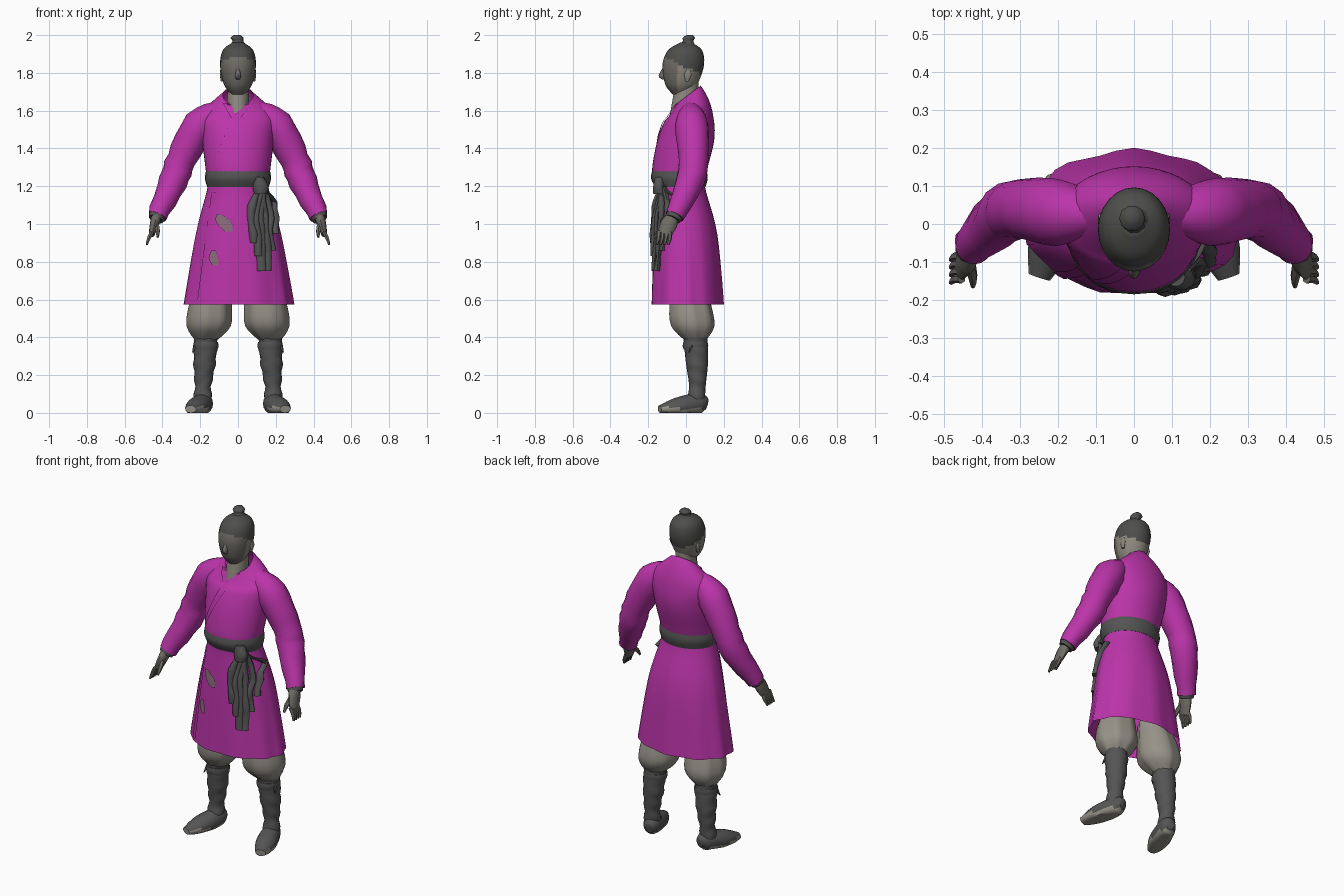
import bpy, bmesh, math, random
from mathutils import Vector
from mathutils.bvhtree import BVHTree

random.seed(4)
if "Cube" in bpy.data.objects:
    bpy.data.objects.remove(bpy.data.objects["Cube"])

X_AXIS, Y_AXIS, Z_AXIS = Vector((1, 0, 0)), Vector((0, 1, 0)), Vector((0, 0, 1))


def material(name, red, green, blue):
    colour = (red, green, blue, 1)
    mat = bpy.data.materials.new(name)
    mat.use_nodes = True
    mat.diffuse_color = colour
    mat.node_tree.nodes["Principled BSDF"].inputs["Base Color"].default_value = colour
    return mat


ROBE = material("magenta cloth", .5, .035, .4)
HAIR = material("charcoal hair", .075, .075, .072)
BOOT = material("dark grey leather", .09, .09, .09)
SASH = material("grey sash", .085, .088, .085)
PANTS = material("warm grey linen", .31, .29, .25)
SKIN = material("grey skin", .27, .25, .21)
FACE = material("shaded skin", .16, .15, .13)
PATCH = material("worn patch", .25, .15, .2)


def finish(name, bm, mats):
    bmesh.ops.recalc_face_normals(bm, faces=bm.faces)
    mesh = bpy.data.meshes.new(name)
    bm.to_mesh(mesh)
    bm.free()
    for mat in mats:
        mesh.materials.append(mat)
    ob = bpy.data.objects.new(name, mesh)
    bpy.context.collection.objects.link(ob)
    bpy.ops.object.select_all(action="DESELECT")
    ob.select_set(True)
    bpy.context.view_layer.objects.active = ob
    bpy.ops.object.shade_smooth_by_angle(angle=math.radians(50))
    return ob


def smooth_rows(rows, steps):
    """Smooth interpolation through a few rows of parameters."""
    rows = [Vector(row) for row in rows]
    out = []
    for i, (start, end) in enumerate(zip(rows, rows[1:])):
        before = rows[max(i - 1, 0)]
        after = rows[min(i + 2, len(rows) - 1)]
        leave, arrive = (end - before) / 2, (after - start) / 2
        for k in range(steps):
            t = k / steps
            ease = t * t * (3 - 2 * t)
            out.append(start.lerp(end, ease) + leave * t * (1 - t) ** 2 - arrive * t * t * (1 - t))
    return out + [rows[-1]]


def loft(name, rings, mats, side=1, sides=16, steps=4, hint=None, capped=True, shape=None, rule=None):
    """Rings are x, y, z and one or two radii; upright unless a hint axis is given."""
    rows = smooth_rows([(ring + ring[-1:])[:5] for ring in rings], steps)
    centres = [Vector(row[:3]) for row in rows]
    bm = bmesh.new()
    loops = []
    for i, (centre, row) in enumerate(zip(centres, rows)):
        along, across = Z_AXIS, X_AXIS
        if hint:
            along = (centres[min(i + 1, len(rows) - 1)] - centres[max(i - 1, 0)]).normalized()
            across = (hint - along * along.dot(hint)).normalized()
        other = along.cross(across)
        loop = []
        for k in range(sides):
            angle = math.tau * k / sides
            point = centre + across * row[3] * math.cos(angle) + other * row[4] * math.sin(angle)
            if shape:
                point = shape(point, angle)
            loop.append(bm.verts.new((point.x * side, point.y, point.z)))
        loops.append(loop)
    for low, high in zip(loops, loops[1:]):
        for k in range(sides):
            bm.faces.new((low[k - 1], low[k], high[k], high[k - 1]))
    if capped:
        bm.faces.new(loops[0])
        bm.faces.new(loops[-1])
    if rule:
        for face in bm.faces:
            face.material_index = rule(face.calc_center_median())
    return finish(name, bm, mats)


# Robe: skirt, waist and chest in one surface, lower at the front of the open neck
def robe_shape(point, angle):
    if point.z > 1.55:
        point.z += (point.z - 1.55) * 5 * (point.y - .035)
    fold = .03 * min(1, max(0, 1.15 - point.z) * 2)
    point.x *= 1 + fold * math.cos(11 * angle)
    point.y *= 1 + fold * math.sin(9 * angle)
    return point


robe = loft("robe", [(0, .005, .575, .29, .19), (0, -.005, .95, .225, .168), (0, -.03, 1.2, .16, .13),
                     (0, -.035, 1.28, .17, .145), (0, 0, 1.45, .19, .15), (0, .02, 1.58, .195, .12),
                     (0, .01, 1.7, .08, .068)],
            [ROBE], sides=40, steps=6, capped=False, shape=robe_shape)
surface = BVHTree.FromObject(robe, bpy.context.evaluated_depsgraph_get())


def front(x, z, lift):
    """Point just in front of the robe."""
    hit = surface.ray_cast(Vector((x, -1, z)), Y_AXIS)[0]
    return Vector((x, (hit.y if hit else 0) - lift, z))


def ribbon(name, path, mat):
    """Strip draped on the front of the robe: rows of x, z and half width."""
    bm = bmesh.new()
    rows = [[bm.verts.new(front(x + width * k, z, .008)) for k in (-1, 0, 1)]
            for x, z, width in smooth_rows(path, 6)]
    for upper, lower in zip(rows, rows[1:]):
        for k in (0, 1):
            bm.faces.new((upper[k], upper[k + 1], lower[k + 1], lower[k]))
    finish(name, bm, [mat])


# Crossed lapels, skirt overlap and worn patches
ribbon("left_lapel", [(.06, 1.64, .02), (-.02, 1.54, .02), (-.12, 1.32, .01)], ROBE)
ribbon("right_lapel", [(-.06, 1.64, .02), (-.02, 1.56, .015)], ROBE)
ribbon("skirt_overlap", [(-.13, 1.17, .01), (-.2, .6, .015)], ROBE)
ribbon("upper_patch", [(-.1, 1.05, .015), (-.075, 1.01, .04), (-.05, .96, .02)], PATCH)
ribbon("lower_patch", [(-.13, .86, .01), (-.13, .82, .025), (-.12, .78, .015)], PATCH)


# Head with hair, face and bare nape chosen by position
def head_rule(point):
    if point.z + point.y * .45 > 1.83:
        return 0
    return 1 if point.y < -.05 else 2


loft("neck", [(0, -.01, 1.58, .06, .075), (0, .005, 1.75, .055, .06)], [SKIN])
loft("head", [(0, -.03, 1.685, .035, .04), (0, -.025, 1.74, .075, .085), (0, -.015, 1.84, .095, .11),
              (0, -.005, 1.92, .08, .09), (0, 0, 1.96, .03)],
     [HAIR, FACE, SKIN], sides=24, steps=6, rule=head_rule)
loft("topknot", [(0, .005, 1.93, .06), (0, .01, 1.965, .03), (-.005, .015, 1.985, .034), (-.005, .02, 2, .018)],
     [HAIR], sides=10)
loft("nose", [(0, -.11, 1.835, .008), (0, -.125, 1.785, .015, .02), (0, -.115, 1.765, .01)], [FACE], sides=8)

# Belt, knot and hanging ragged sash ends
loft("belt", [(0, -.03, 1.195, .163, .133), (0, -.035, 1.24, .175, .15), (0, -.035, 1.28, .17, .145)],
     [SASH], sides=32)
loft("sash_knot", [(.12, -.14, 1.16, .035), (.12, -.145, 1.2, .042, .03), (.11, -.14, 1.25, .025)], [SASH], sides=10)
for i, length in enumerate((.3, .37, .45, .45, .34, .25)):
    rings = []
    for k in range(7):
        drop = k / 6
        x = .125 + .015 * drop + (i - 2.5) * .024 * min(1, drop * 3)
        centre = front(x + random.uniform(-.006, .006), 1.2 - length * drop, .01)
        rings.append((*centre, random.uniform(.016, .027), random.uniform(.012, .022)))
    loft(f"sash_end_{i + 1}", rings, [SASH], sides=8, steps=2)


# Surface rules for wrinkled cloth, gathered cloth and a flat sole
def wrinkle(point, angle):
    return point + X_AXIS * .004 * math.sin(point.z * 80 + angle)


def gather(point, angle):
    return point + (X_AXIS + Y_AXIS) * .004 * math.cos(7 * angle)


def flatten(point, angle):
    point.z = max(point.z, 0)
    return point


def sole_rule(point):
    return int(point.z < (.032 if point.y < -.03 else .02))


for side, tag in ((1, "left"), (-1, "right")):
    # Sleeve sloping off the shoulder, and cuff
    loft(tag + "_sleeve", [(.09, .025, 1.61, .045), (.2, .03, 1.525, .088), (.3, .04, 1.34, .078),
                           (.345, .02, 1.22, .075), (.43, -.06, 1.04, .05)],
         [ROBE], side, hint=Y_AXIS, shape=wrinkle)
    loft(tag + "_cuff", [(.426, -.06, 1.045, .047), (.435, -.07, 1.025, .04)], [SASH], side, hint=Y_AXIS, steps=1)

    # Hand, fingers and thumb
    loft(tag + "_hand", [(.428, -.065, 1.05, .03), (.442, -.09, 1, .044, .025), (.457, -.115, .945, .036, .016)],
         [FACE], side, sides=10, hint=Y_AXIS)
    for i in range(4):
        y = i * .02 - .145
        loft(f"{tag}_finger_{i + 1}", [(.455, y, .96, .012), (.472, y, .925, .011), (.483, y - .01, .89, .006)],
             [FACE], side, sides=6, steps=2, hint=Y_AXIS)
    loft(tag + "_thumb", [(.432, -.105, 1, .014), (.425, -.14, .965, .013), (.425, -.165, .93, .006)],
         [FACE], side, sides=6, steps=2, hint=Y_AXIS)
    loft(tag + "_ear", [(.083, .005, 1.755, .008), (.088, .01, 1.79, .008, .02), (.088, .01, 1.815, .006, .01)],
         [SKIN], side, sides=8, steps=2)

    # Baggy trouser leg gathered below the knee
    loft(tag + "_trouser_leg", [(.12, .015, .7, .08), (.145, .022, .58, .108), (.155, .036, .46, .113),
                                (.17, .05, .38, .05)],
         [PANTS], side, sides=28, shape=gather)

    # Tall wrapped boot shaft, tie and shoe on a pale sole
    loft(tag + "_boot_shaft", [(.17, .05, .4, .064), (.177, .058, .26, .058), (.185, .06, .14, .044), (.188, .05, .05, .05)],
         [BOOT], side, steps=6, shape=wrinkle)
    loft(tag + "_boot_tie", [(.17, .05, .335, .062), (.17, .05, .355, .068), (.17, .05, .375, .064)],
         [BOOT], side, steps=1)
    loft(tag + "_tie_end", [(.225, .03, .36, .012), (.24, .015, .32, .003)], [BOOT], side, sides=6, steps=1)
    loft(tag + "_shoe", [(.17, .11, .045, .025, .03), (.18, .07, .05, .05, .055), (.22, -.05, .03, .058, .05),
                         (.25, -.14, .02, .03, .02)],
         [BOOT, PANTS], side, hint=X_AXIS, shape=flatten, rule=sole_rule)
